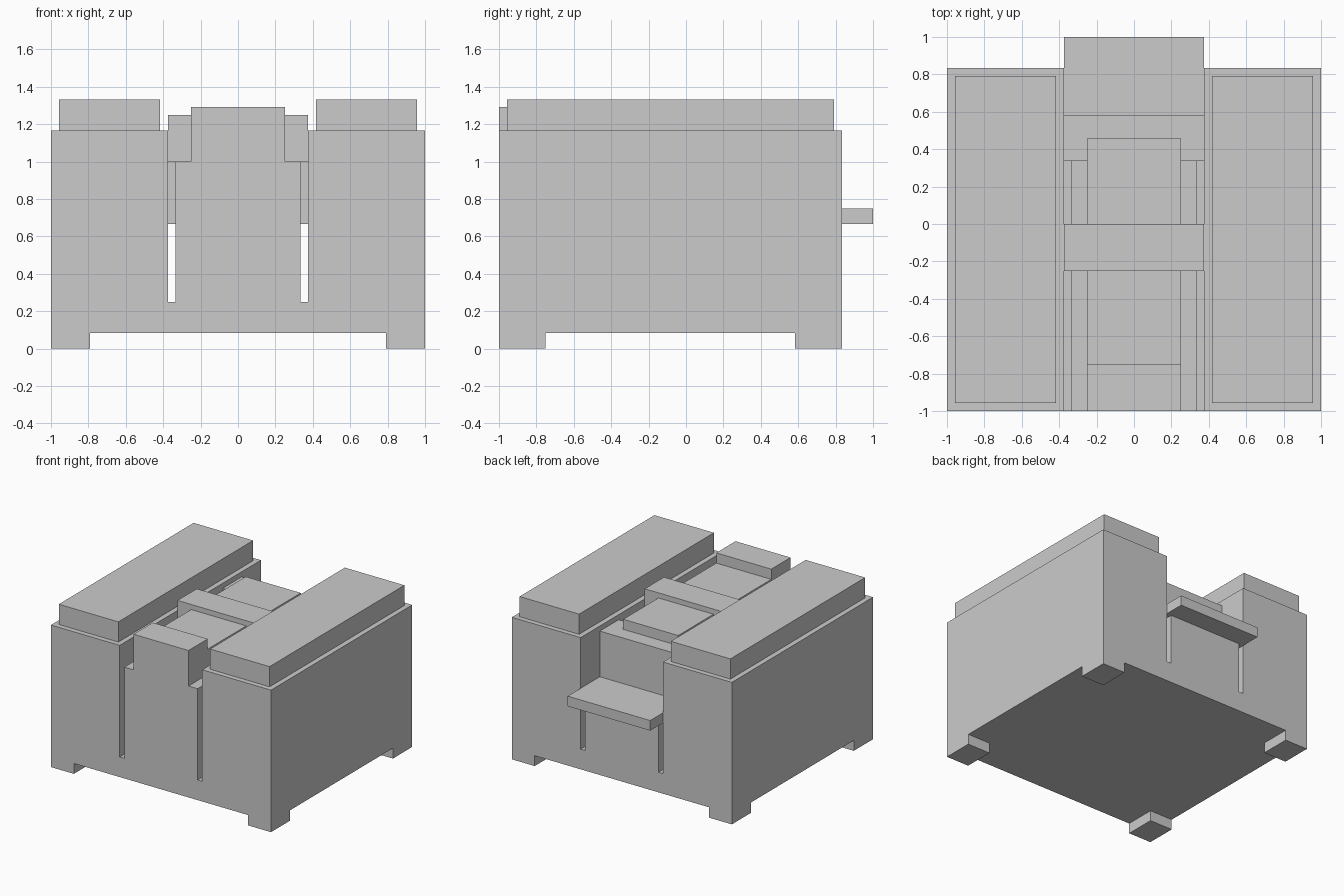
import bpy, bmesh

if "Cube" in bpy.data.objects:
    bpy.data.objects.remove(bpy.data.objects["Cube"])


def mesh_object(name, bm):
    bmesh.ops.recalc_face_normals(bm, faces=bm.faces)
    me = bpy.data.meshes.new(name)
    bm.to_mesh(me)
    bm.free()
    ob = bpy.data.objects.new(name, me)
    bpy.context.collection.objects.link(ob)
    return ob


def box(name, x, y, z):
    """Box from (min, max) ranges on each axis."""
    bm = bmesh.new()
    bmesh.ops.create_cube(bm, size=1)
    for v in bm.verts:
        v.co = [(a + b) / 2 + c * (b - a) for (a, b), c in zip((x, y, z), v.co)]
    return mesh_object(name, bm)


def extrude_y(name, profile, y0, y1):
    """Extrude an (x, z) outline from y0 to y1."""
    bm = bmesh.new()
    face = bm.faces.new([bm.verts.new((x, y0, z)) for x, z in profile])
    geom = bmesh.ops.extrude_face_region(bm, geom=[face])["geom"]
    for v in geom:
        if isinstance(v, bmesh.types.BMVert):
            v.co.y = y1
    return mesh_object(name, bm)


def centred(half):
    return (-half, half)


FRONT, BACK = -1.0, 0.833
UNDERSIDE, SIDE_TOP = 0.085, 1.167
SLOT_IN, SLOT_OUT, SLOT_FLOOR = 0.333, 0.375, 0.25
LEDGE_LOW, LEDGE_TOP = 0.667, 0.75

# Body: two tall sides, a low centre, and a narrow slot each side of it
half = [(1, UNDERSIDE), (1, SIDE_TOP), (SLOT_OUT, SIDE_TOP),
        (SLOT_OUT, SLOT_FLOOR), (SLOT_IN, SLOT_FLOOR), (SLOT_IN, LEDGE_LOW)]
extrude_y("body", half + [(-x, z) for x, z in reversed(half)], FRONT, BACK)

# Corner feet and raised side tops
for side, s in (("left", -1), ("right", 1)):
    for end, y in (("front", (FRONT, -0.75)), ("back", (0.583, BACK))):
        box(f"{end}_{side}_foot", sorted((s * 0.792, s)), y, (0, UNDERSIDE))
    box(f"{side}_top_slab", sorted((s * 0.417, s * 0.958)),
        (-0.958, 0.792), (SIDE_TOP, 1.333))

# Centre block between the slots
box("centre_block", centred(SLOT_IN), (FRONT, 0.46), (LEDGE_LOW, 1.0))

# Raised pieces along the centre, front to back
box("front_block", centred(0.25), (FRONT, -0.75), (1.0, 1.292))
box("front_panel", centred(0.25), (-0.75, -0.25), (1.0, 1.208))
box("cross_bar", centred(SLOT_OUT), (-0.25, 0), (1.0, 1.25))
box("back_panel", centred(0.25), (0, 0.458), (1.0, 1.208))
box("back_block", centred(SLOT_OUT), (0.338, 0.583), (LEDGE_TOP, 1.125))

# Ledge projecting from the back
box("back_ledge", centred(SLOT_OUT), (0.338, 1.0), (LEDGE_LOW, LEDGE_TOP))
